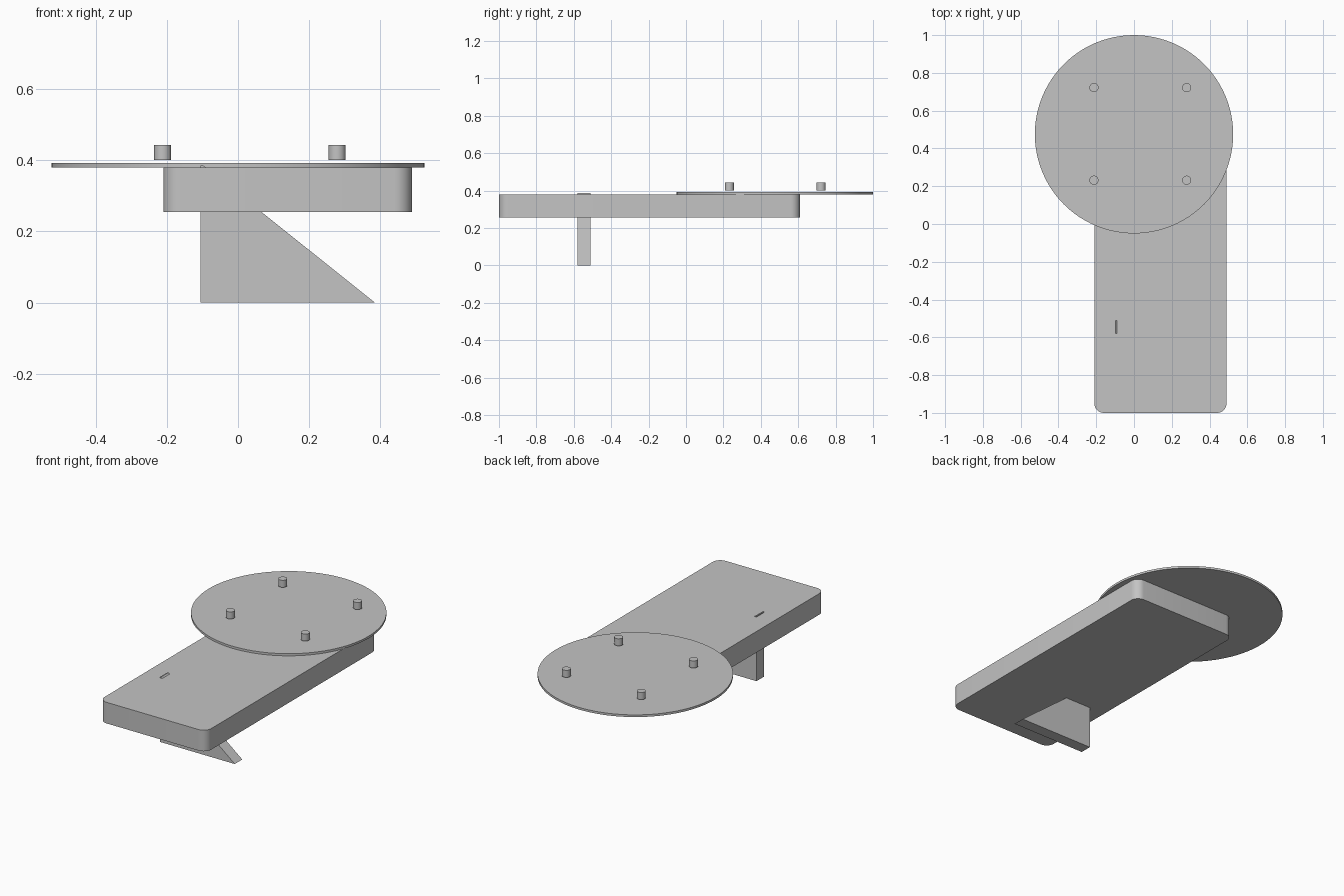
import bpy, bmesh, math
from mathutils import Matrix, Vector

cube = bpy.data.objects.get("Cube")
if cube:
    bpy.data.objects.remove(cube, do_unlink=True)

# Single grey finish
grey = bpy.data.materials.new("plain grey")
grey.use_nodes = True
colour = (0.55, 0.55, 0.55, 1)
grey.diffuse_color = colour
grey.node_tree.nodes["Principled BSDF"].inputs["Base Color"].default_value = colour


def finish(bm, name):
    bmesh.ops.recalc_face_normals(bm, faces=bm.faces)
    mesh = bpy.data.meshes.new(name)
    bm.to_mesh(mesh)
    bm.free()
    mesh.materials.append(grey)
    obj = bpy.data.objects.new(name, mesh)
    bpy.context.collection.objects.link(obj)
    bpy.ops.object.select_all(action="DESELECT")
    obj.select_set(True)
    bpy.context.view_layer.objects.active = obj
    bpy.ops.object.shade_smooth_by_angle(angle=math.radians(30))
    return obj


def extrude_profile(name, points, offset):
    bm = bmesh.new()
    face = bm.faces.new([bm.verts.new(p) for p in points])
    result = bmesh.ops.extrude_face_region(bm, geom=[face], use_keep_orig=True)
    moved = [v for v in result["geom"] if isinstance(v, bmesh.types.BMVert)]
    bmesh.ops.translate(bm, verts=moved, vec=Vector(offset))
    return finish(bm, name)


def cylinder(name, x, y, z0, z1, radius, sides):
    bm = bmesh.new()
    bmesh.ops.create_cone(bm, cap_ends=True, segments=sides, radius1=radius, radius2=radius,
                          depth=z1 - z0, matrix=Matrix.Translation((x, y, (z0 + z1) / 2)))
    return finish(bm, name)


def rounded_rectangle(x0, x1, y0, y1, z, r, steps=8):
    corners = [(x1 - r, y1 - r), (x0 + r, y1 - r), (x0 + r, y0 + r), (x1 - r, y0 + r)]
    points = []
    for i, (cx, cy) in enumerate(corners):
        for s in range(steps + 1):
            a = math.pi / 2 * (i + s / steps)
            points.append((cx + r * math.cos(a), cy + r * math.sin(a), z))
    return points


# Long slab with rounded vertical corners
extrude_profile("body", rounded_rectangle(-0.21, 0.49, -1, 0.61, 0.255, 0.05), (0, 0, 0.125))

# Wedge stand whose blunt tip just pokes through the slab
wedge = [(-0.105, -0.58, 0), (0.385, -0.58, 0), (-0.098, -0.58, 0.386), (-0.105, -0.58, 0.386)]
extrude_profile("wedge_stand", wedge, (0, 0.07, 0))

# Round plate with four pegs hovering just above it
cylinder("round_plate", 0, 0.475, 0.38, 0.393, 0.525, 96)
for side, x in (("right", -0.212), ("left", 0.279)):
    for end, y in (("front", 0.232), ("back", 0.722)):
        cylinder(f"peg_{end}_{side}", x, y, 0.401, 0.443, 0.024, 32)
